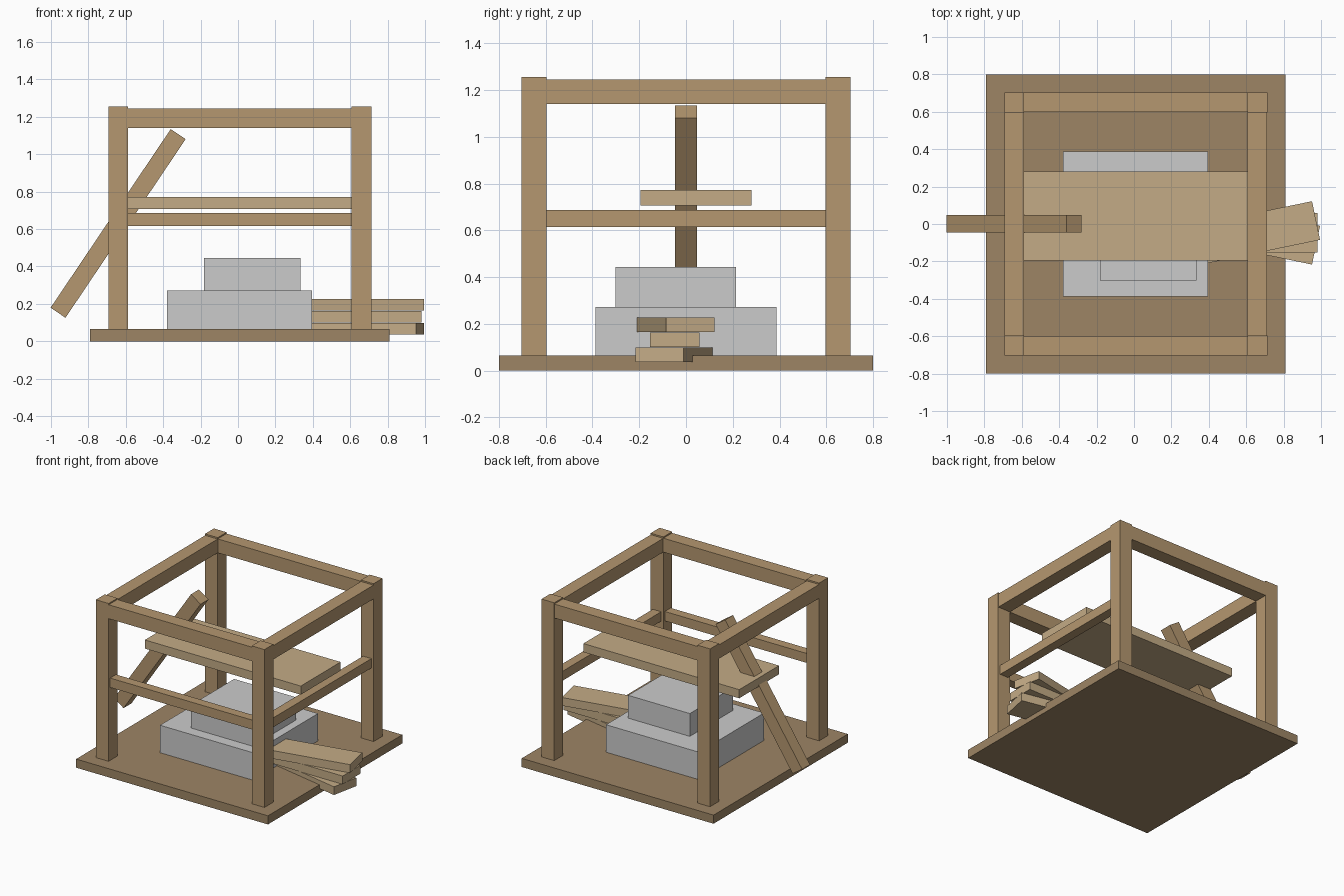
import bpy, math

if "Cube" in bpy.data.objects:
    bpy.data.objects.remove(bpy.data.objects["Cube"])

def material(name, rgb):
    m = bpy.data.materials.new(name)
    m.diffuse_color = (*rgb, 1)
    m.use_nodes = True
    m.node_tree.nodes["Principled BSDF"].inputs["Base Color"].default_value = m.diffuse_color
    return m

TIMBER = material("timber", (0.46, 0.31, 0.16))
DARK = material("dark_timber", (0.34, 0.235, 0.13))
PALE = material("pale_timber", (0.55, 0.41, 0.24))

def box(name, x, y, z, mat=None, rot=(0, 0, 0)):
    """Box from (min, max) ranges, optionally turned about its centre."""
    ranges = (x, y, z)
    bpy.ops.mesh.primitive_cube_add(size=1, location=[(a + b) / 2 for a, b in ranges], rotation=rot)
    ob = bpy.context.object
    ob.name = name
    ob.scale = [b - a for a, b in ranges]
    if mat:
        ob.data.materials.append(mat)
    return ob

CX = 0.01            # centre of the frame
P, H = 0.65, 0.053   # post offset and half thickness

# Floor slab
box("floor", (CX - 0.8, CX + 0.8), (-0.8, 0.8), (0, 0.065), DARK)

# Corner posts
for sx, side in ((-1, "left"), (1, "right")):
    for sy, end in ((-1, "front"), (1, "back")):
        x, y = CX + sx * P, sy * P
        box(f"{end}_{side}_post", (x - H, x + H), (y - H, y + H), (0.001, 1.255), TIMBER)

# Top beams between the posts
span_x, span_y = (CX - P, CX + P), (-P, P)
for s, end, side in ((-1, "front", "left"), (1, "back", "right")):
    box(f"{end}_top_beam", span_x, (s * P - 0.052, s * P + 0.052), (1.14, 1.245), TIMBER)
    x = CX + s * P
    box(f"{side}_top_beam", (x - 0.052, x + 0.052), span_y, (1.14, 1.244), TIMBER)

# Middle rails on the front and right only
box("front_rail", span_x, (-P - 0.035, -P + 0.035), (0.615, 0.686), TIMBER)
box("right_rail", (CX + P - 0.035, CX + P + 0.035), span_y, (0.615, 0.686), TIMBER)

# Shelf board
box("shelf_board", (CX - 0.65, CX + 0.65), (-0.195, 0.28), (0.707, 0.772), PALE)

# Stacked stone blocks
box("lower_stone", (-0.38, 0.396), (-0.387, 0.388), (0.06, 0.272))
box("upper_stone", (-0.182, 0.333), (-0.302, 0.214), (0.27, 0.444))

# Leaning brace
bx, bz, half = -0.641, 0.63, 0.5755
box("leaning_brace", (bx - 0.048, bx + 0.048), (-0.046, 0.048), (bz - half, bz + half), TIMBER,
    (0, math.atan2(0.6425, 0.955), 0))

# Fanned stack of planks
for i, angle in enumerate((-11.7, 0, 11.7)):
    z = 0.068 + 0.064 * i
    box(f"loose_plank_{i + 1}", (0.33, 0.98), (-0.153, 0.058), (z - 0.031, z + 0.031), PALE,
        (0, 0, math.radians(angle)))
